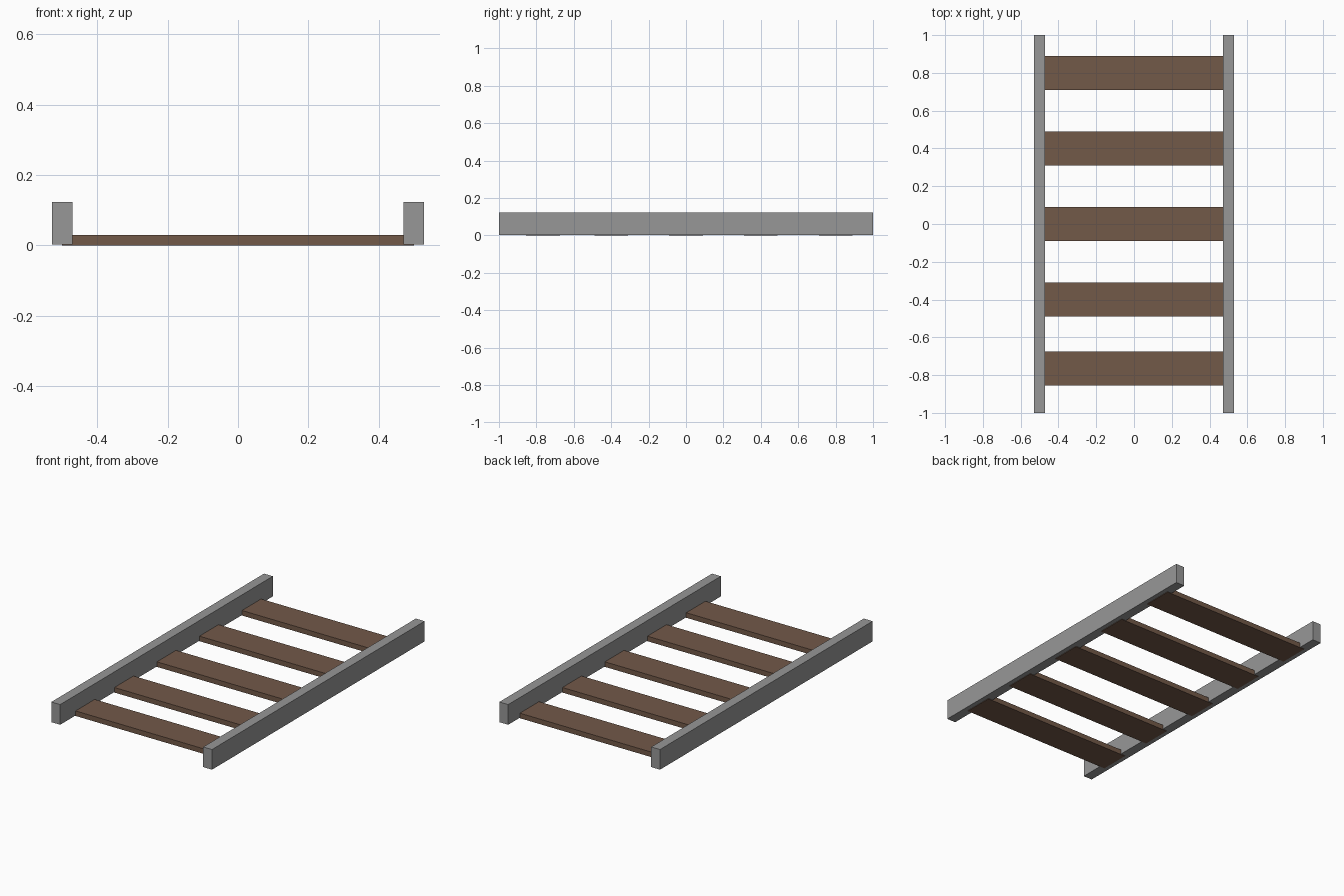
import bpy

if "Cube" in bpy.data.objects:
    bpy.data.objects.remove(bpy.data.objects["Cube"])


def material(name, rgb):
    m = bpy.data.materials.new(name)
    m.diffuse_color = (*rgb, 1.0)
    m.use_nodes = True
    m.node_tree.nodes["Principled BSDF"].inputs["Base Color"].default_value = m.diffuse_color
    return m


def box(name, lo, hi, mat):
    """Axis-aligned box between two corners."""
    size = [b - a for a, b in zip(lo, hi)]
    centre = [(a + b) / 2 for a, b in zip(lo, hi)]
    bpy.ops.mesh.primitive_cube_add(size=1, location=centre)
    ob = bpy.context.object
    ob.name = name
    ob.scale = size
    bpy.ops.object.transform_apply(location=False, rotation=False, scale=True)
    ob.data.materials.append(mat)
    return ob


metal = material("grey metal", (0.31, 0.31, 0.31))
wood = material("brown wood", (0.17, 0.10, 0.066))

# Two long side rails
for side, x in (("left", -0.5), ("right", 0.5)):
    box(side + "_rail", (x - 0.029, -1.0, 0.003), (x + 0.029, 1.0, 0.123), metal)

# Flat cross planks, ends set into the rails and just below their undersides
for i, y in enumerate((-0.765, -0.4, 0.0, 0.4, 0.8)):
    box(f"plank_{i + 1}", (-0.5, y - 0.09, 0.0), (0.5, y + 0.09, 0.03), wood)
